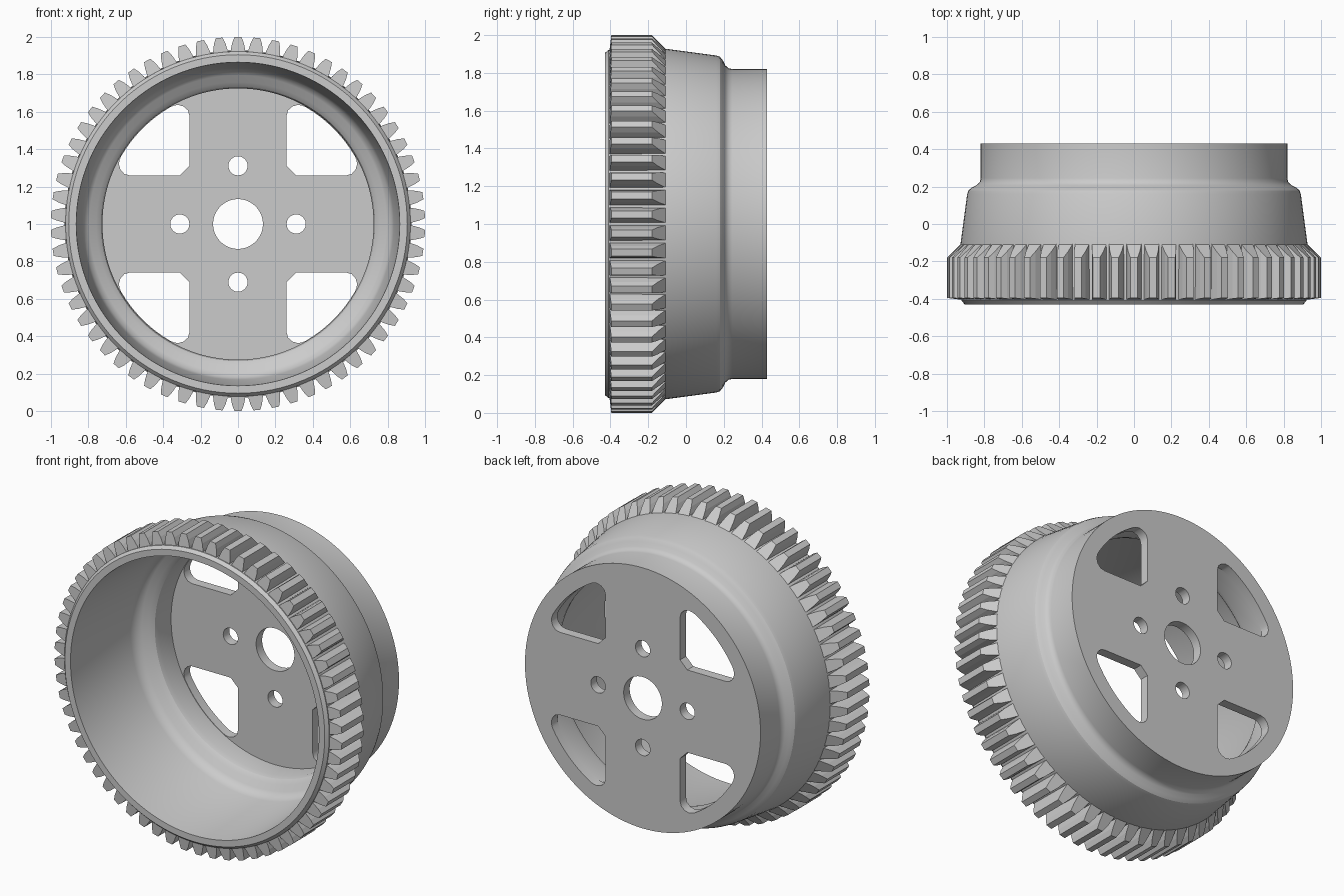
import bpy, bmesh
from math import sin, cos, radians, tau
from mathutils import Matrix, Vector

cube = bpy.data.objects.get("Cube")
if cube:
    bpy.data.objects.remove(cube, do_unlink=True)

AXIS = Vector((0, 0, 1))
TEETH = 62

grey = bpy.data.materials.new("light_grey")
grey.use_nodes = True
grey.diffuse_color = (0.6, 0.6, 0.6, 1)
grey.node_tree.nodes["Principled BSDF"].inputs["Base Color"].default_value = (0.6, 0.6, 0.6, 1)


def finish(bm, name):
    bmesh.ops.recalc_face_normals(bm, faces=bm.faces)
    mesh = bpy.data.meshes.new(name)
    bm.to_mesh(mesh)
    bm.free()
    mesh.materials.append(grey)
    obj = bpy.data.objects.new(name, mesh)
    bpy.context.collection.objects.link(obj)
    return obj


def activate(obj):
    bpy.ops.object.select_all(action='DESELECT')
    obj.select_set(True)
    bpy.context.view_layer.objects.active = obj


def prism(bm, front, back):
    """Closed solid between two matching outlines."""
    a = [bm.verts.new(p) for p in front]
    b = [bm.verts.new(p) for p in back]
    bm.faces.new(a)
    bm.faces.new(b[::-1])
    for i in range(len(a)):
        j = (i + 1) % len(a)
        bm.faces.new((a[i], b[i], b[j], a[j]))


# Drum: stepped cup with a flat floor, turned around its axis (radius, y)
profile = [
    (0.865, -0.43), (0.905, -0.43), (0.922, -0.41), (0.928, -0.11),      # rim and gear seat
    (0.892, 0.16), (0.885, 0.18), (0.865, 0.196), (0.84, 0.208),         # outer shoulder
    (0.825, 0.224), (0.82, 0.245), (0.82, 0.43),                         # hub wall
    (0.133, 0.43), (0.133, 0.37),                                        # floor and bore
    (0.725, 0.37), (0.725, 0.25), (0.733, 0.22), (0.758, 0.197),         # inner shoulder
    (0.795, 0.18), (0.82, 0.158), (0.833, 0.12),
]
bm = bmesh.new()
ring = [bm.verts.new((r, y, 1)) for r, y in profile]
edges = [bm.edges.new((ring[i - 1], ring[i])) for i in range(len(ring))]
bmesh.ops.spin(bm, geom=ring + edges, cent=AXIS, axis=(0, 1, 0),
               angle=tau, steps=TEETH * 2, use_merge=True)
bmesh.ops.remove_doubles(bm, verts=bm.verts, dist=0.0001)
drum = finish(bm, "drum")

# Cutter: four corner windows and four bolt holes through the floor
half = [(0.31, 0.26), (0.26, 0.31), (0.26, 0.58), (0.268, 0.608),
        (0.29, 0.628), (0.32, 0.637), (0.345, 0.632)]
arc = [(0.722 * cos(radians(a)), 0.722 * sin(radians(a))) for a in range(60, 29, -3)]
window = half[1:] + arc + [(z, x) for x, z in reversed(half[1:])]
bm = bmesh.new()


def cut(outline):
    prism(bm, *[[(x, y, 1 + z) for x, z in outline] for y in (0.31, 0.5)])


for sx in (-1, 1):
    for sz in (-1, 1):
        cut([(sx * x, sz * z) for x, z in window])
for cx, cz in ((1, 0), (-1, 0), (0, 1), (0, -1)):
    cut([(0.311 * cx + 0.051 * cos(tau * k / 32), 0.311 * cz + 0.051 * sin(tau * k / 32))
         for k in range(32)])
cutter = finish(bm, "floor_cutter")
cutter.hide_render = True

activate(drum)
mod = drum.modifiers.new("floor_openings", 'BOOLEAN')
mod.operation = 'DIFFERENCE'
mod.solver = 'EXACT'
mod.object = cutter
bpy.ops.object.modifier_apply(modifier=mod.name)
bpy.data.objects.remove(cutter, do_unlink=True)
bpy.ops.object.shade_smooth_by_angle(angle=radians(32))

# Gear teeth: tapered blocks with the rear end sloped down to the drum
flank = [(0.91, 0.041), (0.935, 0.038), (0.968, 0.031), (1.0, 0.019)]
section = flank + [(r, -w) for r, w in reversed(flank)]
bm = bmesh.new()
for i in range(TEETH):
    turn = Matrix.Translation(AXIS) @ Matrix.Rotation(tau * i / TEETH, 4, 'Y')
    front = [turn @ Vector((w, -0.405 + (r - 0.92) * 0.12, r)) for r, w in section]
    back = [turn @ Vector((w, -0.18 + (1.0 - r) * 0.98, r)) for r, w in section]
    prism(bm, front, back)
finish(bm, "gear_teeth")
